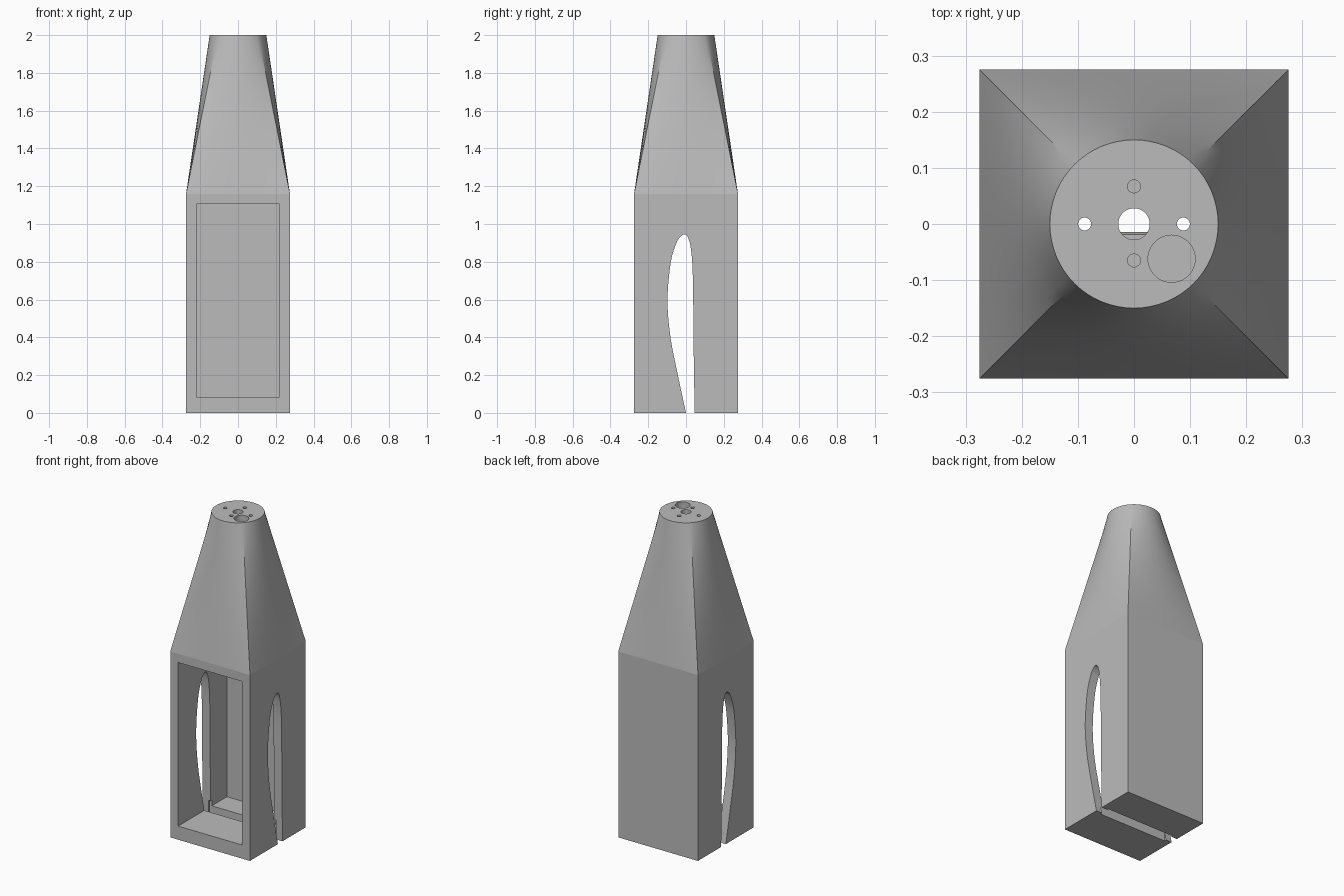
import bpy, bmesh, math
from mathutils import Vector

if "Cube" in bpy.data.objects:
    bpy.data.objects.remove(bpy.data.objects["Cube"], do_unlink=True)

HALF, SHOULDER, TOP, RADIUS = 0.275, 1.16, 2.0, 0.15
SIDE_STEPS, RINGS = 16, 8

grey = bpy.data.materials.new("light grey")
grey.use_nodes = True
grey.diffuse_color = (0.5, 0.5, 0.5, 1)
grey.node_tree.nodes["Principled BSDF"].inputs["Base Color"].default_value = grey.diffuse_color


def stack(name, loops):
    """Closed solid skinned through a list of equal point loops."""
    bm = bmesh.new()
    rows = [[bm.verts.new(p) for p in loop] for loop in loops]
    n = len(rows[0])
    for a, b in zip(rows, rows[1:]):
        for i in range(n):
            j = (i + 1) % n
            bm.faces.new((a[i], a[j], b[j], b[i]))
    bm.faces.new(rows[0][::-1])
    bm.faces.new(rows[-1])
    bmesh.ops.recalc_face_normals(bm, faces=bm.faces)
    mesh = bpy.data.meshes.new(name)
    bm.to_mesh(mesh)
    bm.free()
    mesh.materials.append(grey)
    obj = bpy.data.objects.new(name, mesh)
    bpy.context.collection.objects.link(obj)
    return obj


def box(name, x, y0, y1, z0, z1):
    ring = [(-x, y0), (x, y0), (x, y1), (-x, y1)]
    return stack(name, [[(a, b, z) for a, b in ring] for z in (z0, z1)])


def cylinder(name, x, y, r, z0, z1, n=48):
    ring = [(x + r * math.cos(math.tau * i / n), y + r * math.sin(math.tau * i / n)) for i in range(n)]
    return stack(name, [[(a, b, z) for a, b in ring] for z in (z0, z1)])


def spline(points, steps=8):
    """Smooth open curve through the points."""
    pts = [Vector(p) for p in points]
    pts = [2 * pts[0] - pts[1]] + pts + [2 * pts[-1] - pts[-2]]
    out = []
    for a, b, c, d in zip(pts, pts[1:], pts[2:], pts[3:]):
        for k in range(steps):
            t = k / steps
            out.append(0.5 * (2 * b + (c - a) * t + (2 * a - 5 * b + 4 * c - d) * t**2
                              + (3 * b - a - 3 * c + d) * t**3))
    return out + [pts[-2]]


def cut(target, cutter):
    mod = target.modifiers.new("cut", "BOOLEAN")
    mod.operation, mod.solver, mod.object = "DIFFERENCE", "EXACT", cutter
    bpy.context.view_layer.objects.active = target
    bpy.ops.object.modifier_apply(modifier=mod.name)
    bpy.data.objects.remove(cutter, do_unlink=True)


# Square post whose shoulder blends up into a round top
square, circle = [], []
for side in range(4):
    for k in range(SIDE_STEPS):
        t = k / SIDE_STEPS
        turn = side * math.pi / 2
        p = Vector((HALF, HALF * (2 * t - 1)))
        square.append(Vector((p.x * math.cos(turn) - p.y * math.sin(turn),
                              p.x * math.sin(turn) + p.y * math.cos(turn))))
        a = turn + (t - 0.5) * math.pi / 2
        circle.append(Vector((math.cos(a), math.sin(a))) * RADIUS)
loops = [[(p.x, p.y, 0) for p in square]]
for r in range(RINGS + 1):
    f = r / RINGS
    z = SHOULDER + (TOP - SHOULDER) * f
    loops.append([(*s.lerp(c, f), z) for s, c in zip(square, circle)])
body = stack("tapered_housing", loops)

# Chamber open at the front
cut(body, box("chamber_cutter", 0.22, -0.4, 0.205, 0.085, 1.105))

# Teardrop slot running through both side walls and the floor
outline = spline([(0.012, -0.05), (0, 0), (-0.043, 0.2), (-0.082, 0.4), (-0.098, 0.6),
                  (-0.08, 0.8), (-0.05, 0.9), (-0.03, 0.932), (-0.008, 0.945), (0.01, 0.93),
                  (0.024, 0.88), (0.034, 0.78), (0.038, 0.6), (0.041, 0.3), (0.046, 0), (0.047, -0.05)])
cut(body, stack("slot_cutter", [[(x, p.x, p.y) for p in outline] for x in (-0.4, 0.4)]))
cut(body, box("floor_slot_cutter", 0.235, -0.014, 0.056, -0.1, 0.12))

# Holes from the round top down to the chamber
for x, y, r in ((0, 0, 0.028), (-0.088, 0, 0.0115), (0.088, 0, 0.0115),
                (0, 0.067, 0.0115), (0, -0.065, 0.0115), (0.067, -0.062, 0.042)):
    cut(body, cylinder("hole_cutter", x, y, r, 1.0, 2.1))

# Smooth the round parts and keep the shoulder crisp
bpy.ops.object.select_all(action="DESELECT")
body.select_set(True)
bpy.context.view_layer.objects.active = body
bpy.ops.object.shade_smooth_by_angle(angle=math.radians(30))
verts = body.data.vertices
for e in body.data.edges:
    if all(abs(verts[i].co.z - SHOULDER) < 0.001 for i in e.vertices):
        e.use_edge_sharp = True
